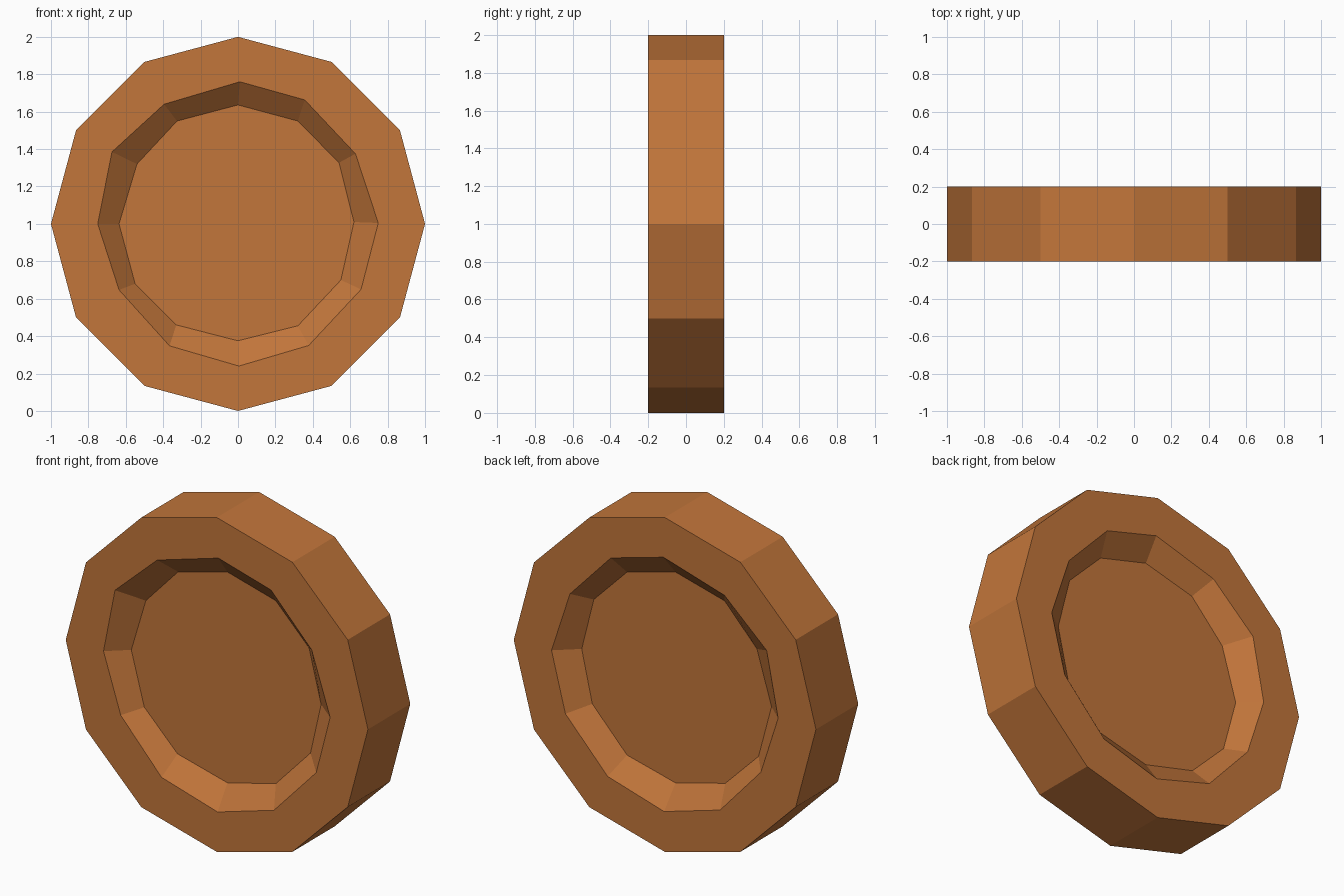
import bpy, bmesh, math

if "Cube" in bpy.data.objects:
    bpy.data.objects.remove(bpy.data.objects["Cube"])

SIDES = 12

# (x, z) outlines, starting at +x and running counter-clockwise seen from the front
outer = [(math.cos(math.tau * i / SIDES), 1 + math.sin(math.tau * i / SIDES))
         for i in range(SIDES)]
# Slightly uneven, hand-cut edges of the dished recess
lip = [(.75, 1.005), (.628, 1.375), (.357, 1.663), (.01, 1.76), (-.395, 1.64), (-.674, 1.385),
       (-.75, 1.0), (-.636, .647), (-.366, .348), (.005, .24), (.378, .35), (.658, .65)]
floor = [(.62, 1.01), (.54, 1.327), (.32, 1.55), (0, 1.636), (-.326, 1.55), (-.54, 1.32),
         (-.636, 1.0), (-.55, .68), (-.33, .46), (0, .375), (.32, .455), (.55, .70)]

# Rings from the front recess floor, around the rim, to the back recess floor
rings = [(floor, -.1), (lip, -.2), (outer, -.2), (outer, .2), (lip, .2), (floor, .1)]

bm = bmesh.new()
loops = [[bm.verts.new((x, y, z)) for x, z in outline] for outline, y in rings]
for a, b in zip(loops, loops[1:]):
    for i in range(SIDES):
        j = (i + 1) % SIDES
        bm.faces.new((a[i], a[j], b[j], b[i]))
bm.faces.new(loops[0])
bm.faces.new(loops[-1])
bmesh.ops.recalc_face_normals(bm, faces=bm.faces)

mesh = bpy.data.meshes.new("dished_wheel")
bm.to_mesh(mesh)
bm.free()

mat = bpy.data.materials.new("orange brown")
mat.diffuse_color = (.54, .18, .043, 1)
mat.use_nodes = True
mat.node_tree.nodes["Principled BSDF"].inputs["Base Color"].default_value = mat.diffuse_color
mesh.materials.append(mat)
wheel = bpy.data.objects.new("dished_wheel", mesh)
bpy.context.collection.objects.link(wheel)
